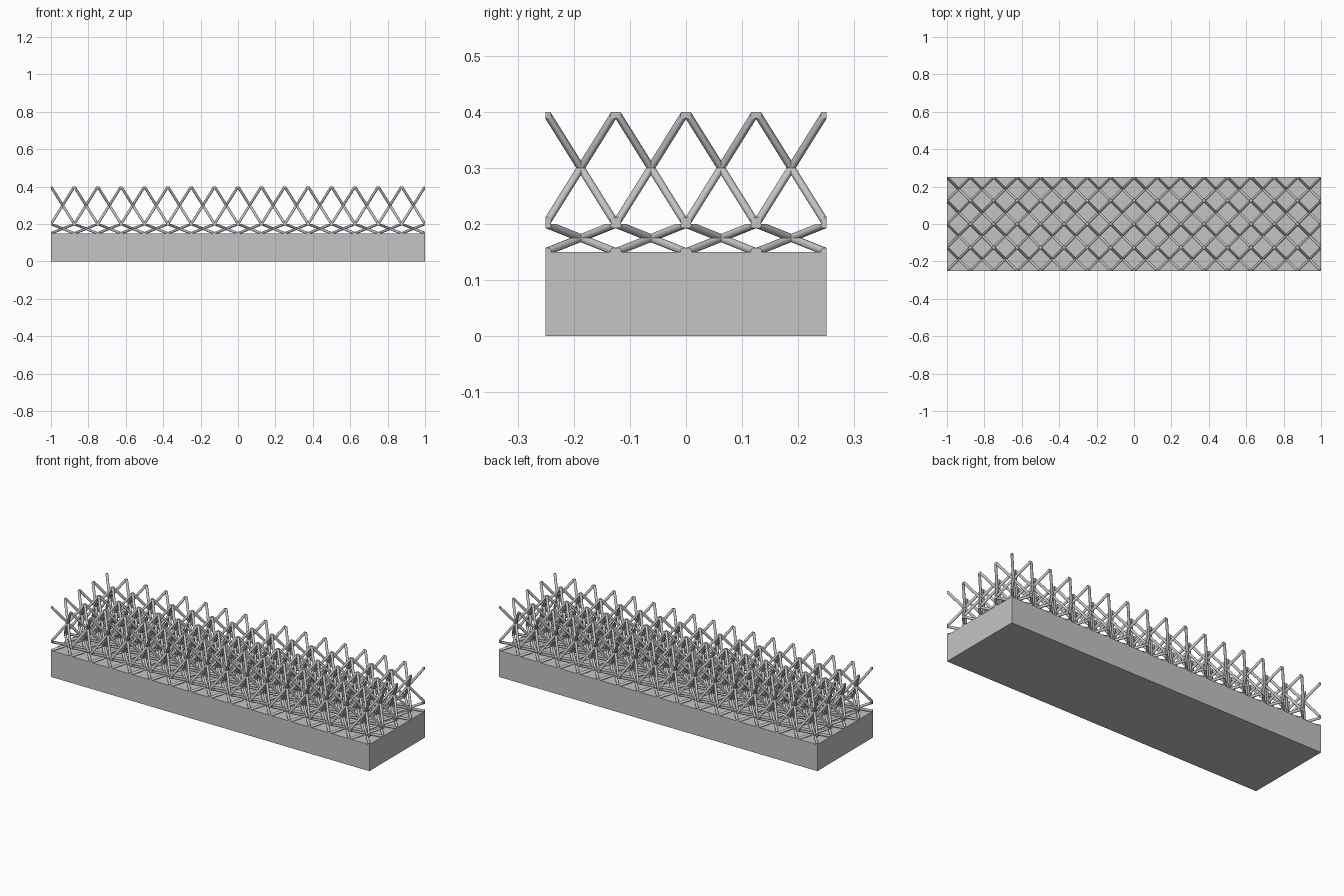
import bpy
import bmesh
from mathutils import Vector

old = bpy.data.objects.get("Cube")
if old:
    bpy.data.objects.remove(old, do_unlink=True)

HALF_X, HALF_Y = 1.0, 0.25
BASE_TOP = 0.15
CELL = 0.125
RADIUS = 0.007

grey = bpy.data.materials.new("plain_grey")
grey.use_nodes = True
colour = (0.55, 0.55, 0.55, 1)
grey.diffuse_color = colour
grey.node_tree.nodes["Principled BSDF"].inputs["Base Color"].default_value = colour


def finish(name, bm):
    mesh = bpy.data.meshes.new(name)
    bm.to_mesh(mesh)
    bm.free()
    mesh.materials.append(grey)
    obj = bpy.data.objects.new(name, mesh)
    bpy.context.collection.objects.link(obj)
    return obj


def add_strut(bm, start, end):
    """Round bar running a little past both ends, so it can be trimmed."""
    axis = end - start
    turn = Vector((0, 0, 1)).rotation_difference(axis).to_matrix().to_4x4()
    turn.translation = (start + end) / 2
    bmesh.ops.create_cone(bm, cap_ends=True, segments=16, radius1=RADIUS,
                          radius2=RADIUS, depth=axis.length + 0.08, matrix=turn)


def trim(bm, point, normal):
    """Cut away everything beyond a plane and close the cut."""
    geom = bm.verts[:] + bm.edges[:] + bm.faces[:]
    cut = bmesh.ops.bisect_plane(bm, geom=geom, plane_co=point,
                                 plane_no=normal, clear_outer=True)
    edges = [e for e in cut["geom_cut"] if isinstance(e, bmesh.types.BMEdge)]
    bmesh.ops.holes_fill(bm, edges=edges, sides=0)


def lattice_layer(name, z_low, z_high):
    """Cell of four crossing diagonals, repeated over the base."""
    bm = bmesh.new()
    half = Vector((CELL / 2, CELL / 2, (z_high - z_low) / 2))
    for sx in (-1, 1):
        for sy in (-1, 1):
            corner = Vector((sx * half.x, sy * half.y, half.z))
            add_strut(bm, -corner, corner)
    for axis in range(3):
        for sign in (-1, 1):
            normal = Vector((0, 0, 0))
            normal[axis] = sign
            trim(bm, normal * half[axis], normal)
    bmesh.ops.recalc_face_normals(bm, faces=bm.faces[:])
    obj = finish(name, bm)
    obj.location = (half.x - HALF_X, half.y - HALF_Y, (z_low + z_high) / 2)

    bpy.ops.object.select_all(action="DESELECT")
    obj.select_set(True)
    bpy.context.view_layer.objects.active = obj
    bpy.ops.object.shade_smooth_by_angle()

    for axis, extent in enumerate((HALF_X, HALF_Y)):
        array = obj.modifiers.new("repeat", "ARRAY")
        array.count = round(2 * extent / CELL)
        array.use_relative_offset = False
        array.use_constant_offset = True
        offset = [0, 0, 0]
        offset[axis] = CELL
        array.constant_offset_displace = offset


# Solid base slab
bm = bmesh.new()
bmesh.ops.create_cube(bm, size=1)
bmesh.ops.scale(bm, vec=(2 * HALF_X, 2 * HALF_Y, BASE_TOP), verts=bm.verts)
base = finish("base_slab", bm)
base.location.z = BASE_TOP / 2

# Flat lower layer and tall upper layer of the lattice
lattice_layer("lower_lattice", BASE_TOP, 0.2)
lattice_layer("upper_lattice", 0.2, 0.4)
